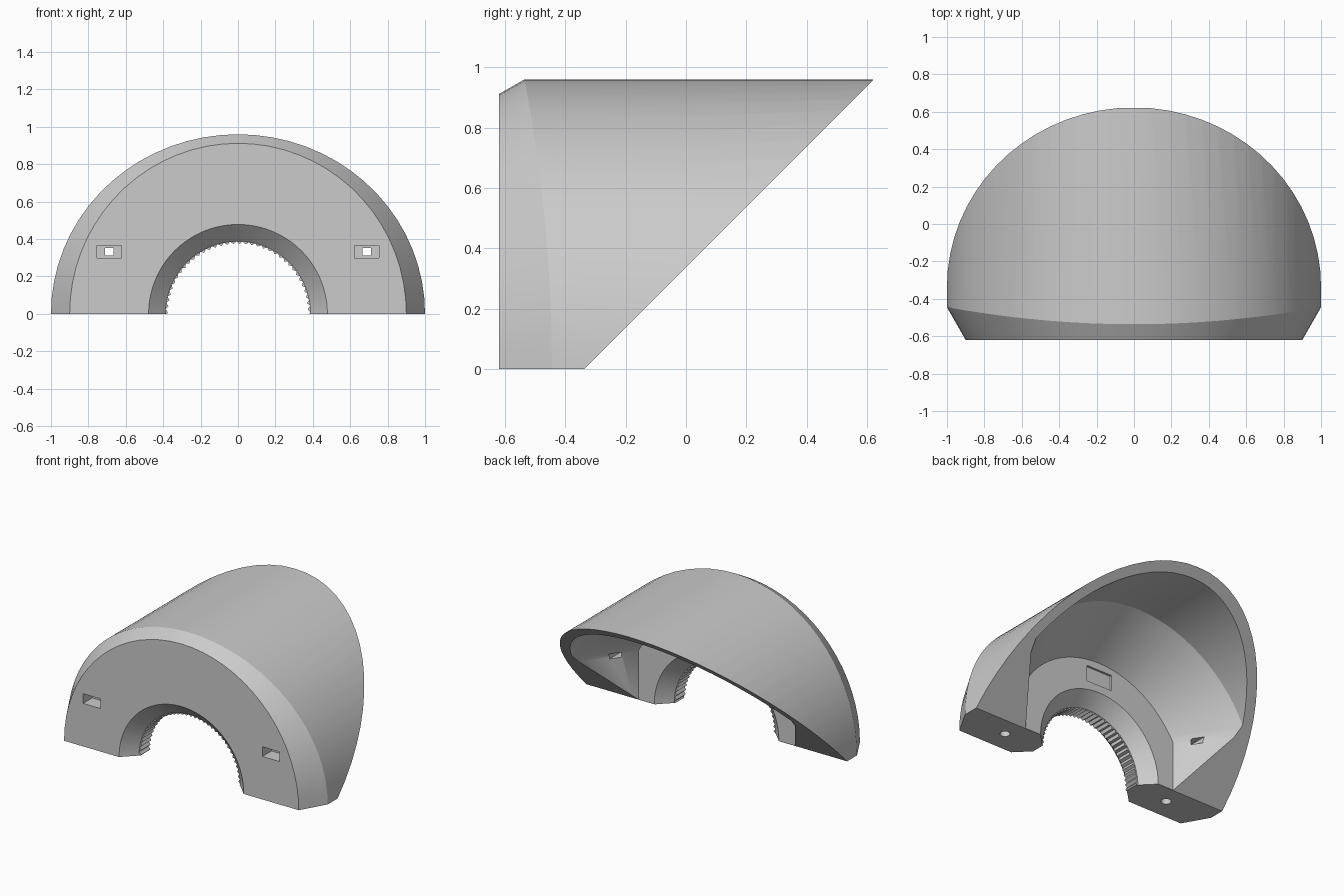
import bpy, bmesh
from math import sin, cos, pi, acos, hypot

if "Cube" in bpy.data.objects:
    bpy.data.objects.remove(bpy.data.objects["Cube"])


def loft(name, rings):
    """Closed mesh skinned through rings of equal point count."""
    bm = bmesh.new()
    vs = [[bm.verts.new(p) for p in r] for r in rings]
    n = len(rings[0])
    for a, b in zip(vs, vs[1:]):
        for i in range(n):
            j = (i + 1) % n
            bm.faces.new((a[i], a[j], b[j], b[i]))
    bm.faces.new(vs[0])
    bm.faces.new(vs[-1])
    bmesh.ops.triangulate(bm, faces=bm.faces[:])
    bmesh.ops.recalc_face_normals(bm, faces=bm.faces[:])
    me = bpy.data.meshes.new(name)
    bm.to_mesh(me)
    bm.free()
    ob = bpy.data.objects.new(name, me)
    bpy.context.collection.objects.link(ob)
    return ob


def box(name, x, y, z):
    (x0, x1), (z0, z1) = x, z
    return loft(name, [[(x0, v, z0), (x1, v, z0), (x1, v, z1), (x0, v, z1)] for v in y])


# Half-round hood with a chamfer on the front edge
N = 34
front, edge, back = [], [], []
for i in range(N + 1):
    c, s = cos(pi * i / N), sin(pi * i / N)
    s = max(s, 0.0)
    gap = hypot(c, .96 * s) - hypot(.9 * c, .912 * s)
    front.append((.9 * c, -.62, .912 * s))
    edge.append((c, -.62 + 1.75 * gap, .96 * s))
    back.append((c, .62, .96 * s))
hood = loft("hood", [front, edge, back])

cutters = []

# Sloped 45 degree opening
tri = [(-1.337, -1), (1.663, 2), (2.2, 2), (2.2, -1)]
cutters.append(loft("slope_cutter", [[(x, y, z) for y, z in tri] for x in (-2, 2)]))


# Flared cavity behind the thick front wall
def arch(y, half, rx, rz):
    t = acos(half / rx)
    pts = [(half, y, -.1)]
    for i in range(31):
        a = t + (pi - 2 * t) * i / 30
        pts.append((rx * cos(a), y, rz * sin(a)))
    return pts + [(-half, y, -.1)]


cutters.append(loft("cavity_cutter", [
    arch(-.335, .6, .69, .69), arch(.05, .87, .93, .905), arch(.9, .87, .93, .905)]))


# Ribbed pipe hole with a chamfer at each end
def circle(y, r_a, r_b):
    return [((r_a, r_b)[i % 2] * cos(2 * pi * (i + .5) / 144), y,
             (r_a, r_b)[i % 2] * sin(2 * pi * (i + .5) / 144)) for i in range(144)]


cutters.append(loft("pipe_hole_cutter", [
    circle(-.64, .498, .498), circle(-.53, .388, .388), circle(-.529, .388, .374),
    circle(-.426, .388, .374), circle(-.425, .388, .388), circle(-.315, .498, .498)]))

# Shallow blank label recess on the collar
cutters.append(box("label_cutter", (-.1, .1), (-.35, -.3), (.53, .64)))

# Stepped slots and screw holes on both sides
for s in (-1, 1):
    x = .688 * s
    cutters.append(box("slot_cutter", (x - .066, x + .066), (-.7, -.52), (.298, .365)))
    cutters.append(box("slot_through_cutter", (x - .023, x + .023), (-.56, .0), (.313, .351)))
    cutters.append(loft("screw_hole_cutter", [
        [(.655 * s + .032 * cos(pi * i / 8), -.47 + .032 * sin(pi * i / 8), z)
         for i in range(16)] for z in (-.1, .2)]))

bpy.context.view_layer.objects.active = hood
for c in cutters:
    c.hide_render = True
    m = hood.modifiers.new(c.name, 'BOOLEAN')
    m.operation = 'DIFFERENCE'
    m.solver = 'EXACT'
    m.object = c
    bpy.ops.object.modifier_apply(modifier=m.name)
    bpy.data.objects.remove(c)

hood.select_set(True)
bpy.ops.object.shade_smooth_by_angle(angle=.4)
